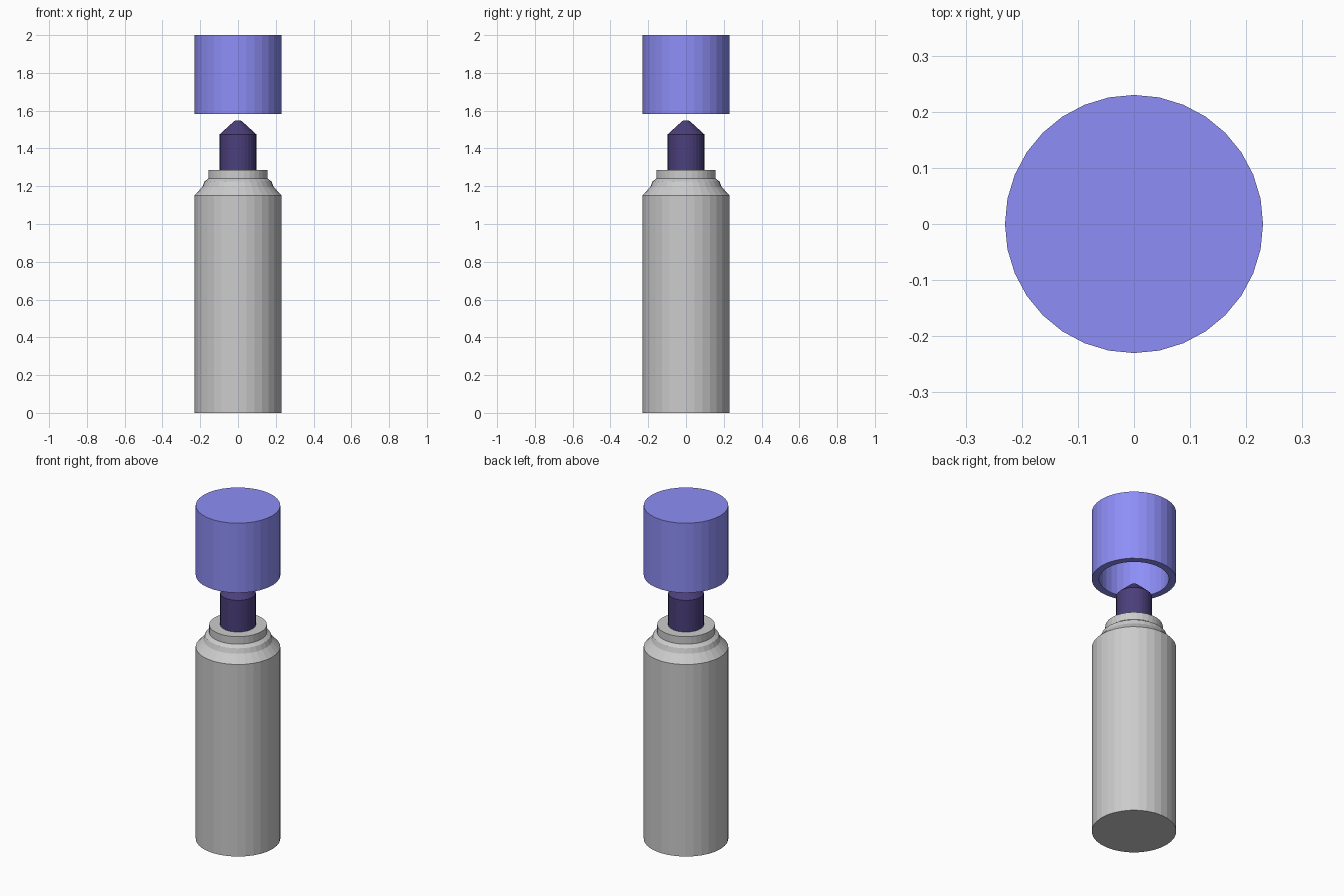
import bpy, bmesh
from math import cos, sin, tau

if "Cube" in bpy.data.objects:
    bpy.data.objects.remove(bpy.data.objects["Cube"])

SIDES = 32


def material(name, rgb):
    mat = bpy.data.materials.new(name)
    mat.diffuse_color = (*rgb, 1)
    mat.use_nodes = True
    mat.node_tree.nodes["Principled BSDF"].inputs["Base Color"].default_value = mat.diffuse_color
    return mat


def turned(name, profile, mat=None):
    """Turn a (radius, z) profile about z, with flat faces closing both ends."""
    bm = bmesh.new()
    rings = [[bm.verts.new((r * cos(tau * i / SIDES), r * sin(tau * i / SIDES), z))
              for i in range(SIDES)] for r, z in profile]
    for low, high in zip(rings, rings[1:]):
        for i in range(SIDES):
            j = (i + 1) % SIDES
            bm.faces.new((low[i], low[j], high[j], high[i]))
    bm.faces.new(rings[0])
    bm.faces.new(rings[-1])
    bmesh.ops.recalc_face_normals(bm, faces=bm.faces)
    mesh = bpy.data.meshes.new(name)
    bm.to_mesh(mesh)
    bm.free()
    obj = bpy.data.objects.new(name, mesh)
    bpy.context.collection.objects.link(obj)
    if mat:
        mesh.materials.append(mat)
    return obj


blue = material("cap_blue", (0.27, 0.27, 0.93))
ink = material("ink_dark", (0.07, 0.05, 0.2))

# Barrel with stepped shoulder and collar
turned("barrel", [(0.23, 0), (0.23, 1.152), (0.188, 1.197), (0.178, 1.225),
                  (0.157, 1.24), (0.157, 1.285)])

# Felt nib with a blunt conical tip
turned("nib", [(0.097, 1.28), (0.097, 1.475), (0.022, 1.543), (0.012, 1.548)], ink)

# Hollow cap floating above the nib: inside ceiling, inner wall, rim, outer wall, top
turned("cap", [(0.19, 1.96), (0.19, 1.582), (0.23, 1.582), (0.23, 2.0)], blue)
